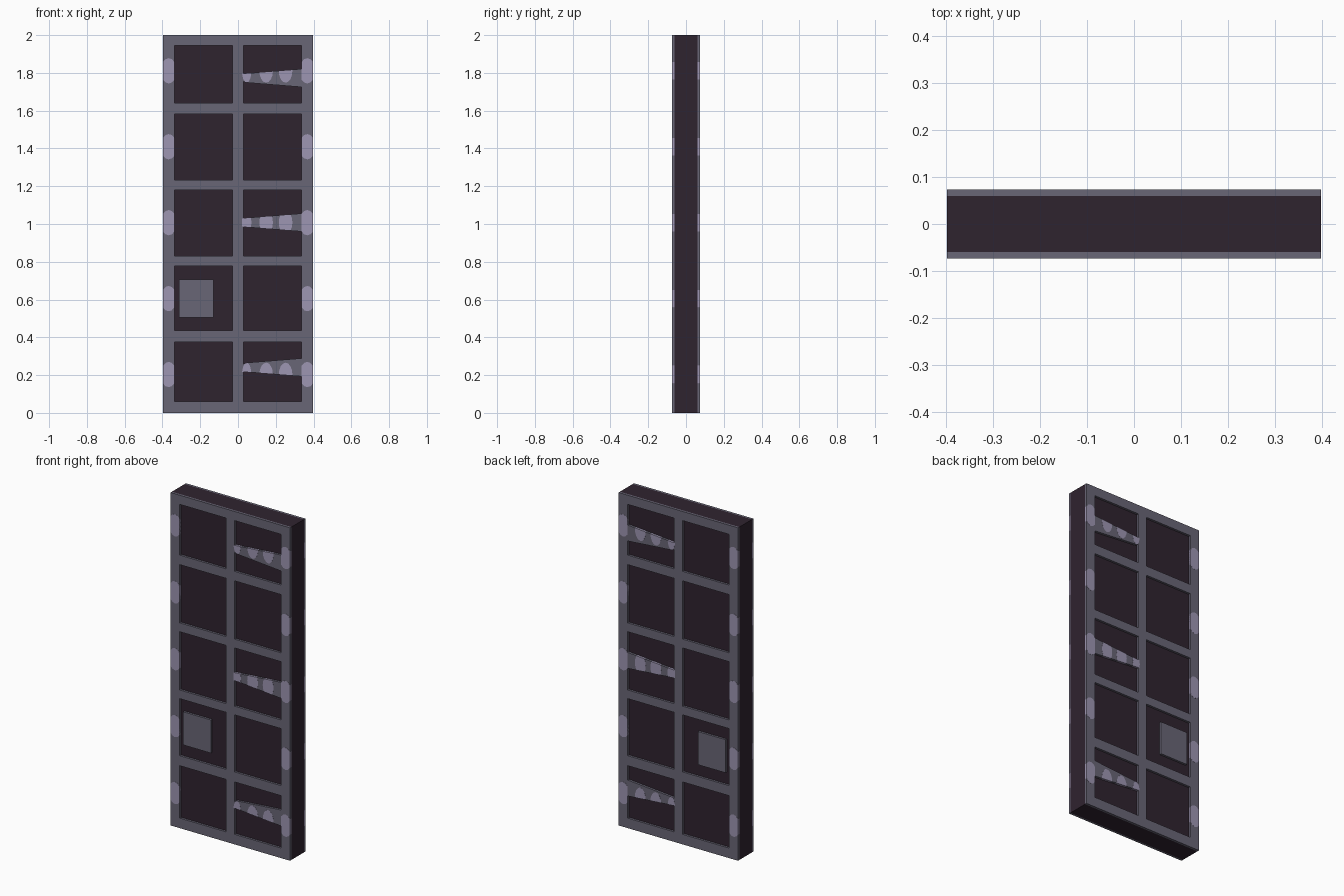
import bpy, bmesh, math
from mathutils import Vector

if "Cube" in bpy.data.objects:
    bpy.data.objects.remove(bpy.data.objects["Cube"], do_unlink=True)


def material(name, rgb):
    lin = [((c / 255 + 0.055) / 1.055) ** 2.4 for c in rgb] + [1.0]
    m = bpy.data.materials.new(name)
    m.use_nodes = True
    m.diffuse_color = lin
    bsdf = next(n for n in m.node_tree.nodes if n.type == 'BSDF_PRINCIPLED')
    bsdf.inputs["Base Color"].default_value = lin
    return m


DARK = material("dark wood", (47, 35, 47))
STEEL = material("grey iron", (105, 102, 118))
LIGHT = material("pale iron", (158, 150, 178))

HALF_W, CORE, FACE, SKIN = 0.397, 0.06, 0.073, 0.0738


def finish(name, bm, mat, depth=None):
    """Extrude flat faces towards the front and mirror them to the back."""
    if depth:
        out = bmesh.ops.extrude_face_region(bm, geom=bm.faces[:])
        verts = [g for g in out["geom"] if isinstance(g, bmesh.types.BMVert)]
        bmesh.ops.translate(bm, verts=verts, vec=(0, CORE - depth, 0))
    bmesh.ops.recalc_face_normals(bm, faces=bm.faces[:])
    me = bpy.data.meshes.new(name)
    bm.to_mesh(me)
    bm.free()
    me.materials.append(mat)
    ob = bpy.data.objects.new(name, me)
    bpy.context.collection.objects.link(ob)
    if depth:
        mod = ob.modifiers.new("both_sides", 'MIRROR')
        mod.use_axis = (False, True, False)
        mod.use_mirror_merge = False
    return ob


def polygon(bm, points):
    return bm.faces.new([bm.verts.new((x, -CORE, z)) for x, z in points])


def ellipse(bm, cx, cz, rx, rz, n=16):
    steps = [2 * math.pi * i / n for i in range(n)]
    return polygon(bm, [(cx + rx * math.cos(a), cz + rz * math.sin(a)) for a in steps])


def clip(bm, point, normal):
    """Cut away everything on the side the normal points to."""
    bmesh.ops.bisect_plane(bm, geom=bm.verts[:] + bm.edges[:] + bm.faces[:],
                           plane_co=Vector((point[0], 0, point[1])),
                           plane_no=Vector((normal[0], 0, normal[1])),
                           clear_outer=True)


# Dark core slab, also seen through the panel openings
bm = bmesh.new()
bmesh.ops.create_cube(bm, size=1)
bmesh.ops.scale(bm, verts=bm.verts[:], vec=(2 * HALF_W, 2 * CORE, 2))
bmesh.ops.translate(bm, verts=bm.verts[:], vec=(0, 0, 1))
finish("door_core", bm, DARK)

# Frame: a grid with every odd cell left open
xs = [-HALF_W, -0.337, -0.028, 0.028, 0.337, HALF_W]
zs = [0, 0.06, 0.375, 0.435, 0.778, 0.83, 1.18, 1.233, 1.583, 1.64, 1.945, 2]
bm = bmesh.new()
for i in range(len(xs) - 1):
    for j in range(len(zs) - 1):
        if not (i % 2 and j % 2):
            polygon(bm, [(xs[i], zs[j]), (xs[i + 1], zs[j]),
                         (xs[i + 1], zs[j + 1]), (xs[i], zs[j + 1])])
bmesh.ops.remove_doubles(bm, verts=bm.verts[:], dist=0.0001)
finish("panel_frame", bm, STEEL, FACE)

# Lock plate
bm = bmesh.new()
polygon(bm, [(-0.313, 0.506), (-0.13, 0.506), (-0.13, 0.705), (-0.313, 0.705)])
finish("lock_plate", bm, STEEL, FACE)

# Pale patches along both outer stiles
for side, label in ((1, "left"), (-1, "right")):
    bm = bmesh.new()
    for row in range(5):
        ellipse(bm, side * 0.367, 0.203 + 0.402 * row, 0.042, 0.067)
    clip(bm, (side * (HALF_W + 0.0005), 0), (side, 0))
    clip(bm, (side * 0.337, 0), (-side, 0))
    finish(label + "_stile_patches", bm, LIGHT, SKIN)

# Tapered hinge straps with pale patches clipped to their outline
TIP, ROOT, THIN, THICK = 0.03, 0.337, 0.024, 0.048
for label, cz, patch_z in (("lower", 0.241, 0.203), ("middle", 1.008, 1.008),
                           ("upper", 1.773, 1.811)):
    bm = bmesh.new()
    polygon(bm, [(TIP - 0.01, cz - 0.012), (TIP + 0.01, cz - THIN), (ROOT, cz - THICK),
                 (ROOT, cz + THICK), (TIP + 0.01, cz + THIN), (TIP - 0.01, cz + 0.012)])
    finish(label + "_hinge_strap", bm, STEEL, FACE + 0.0003)

    bm = bmesh.new()
    for k in range(3):
        ellipse(bm, 0.046 + 0.103 * k, patch_z, 0.036 if k else 0.025, 0.063)
    slope = (THICK - THIN) / (ROOT - TIP)
    for s in (1, -1):
        clip(bm, (ROOT, cz + s * THICK), (-slope, s))
    finish(label + "_strap_patches", bm, LIGHT, SKIN)
